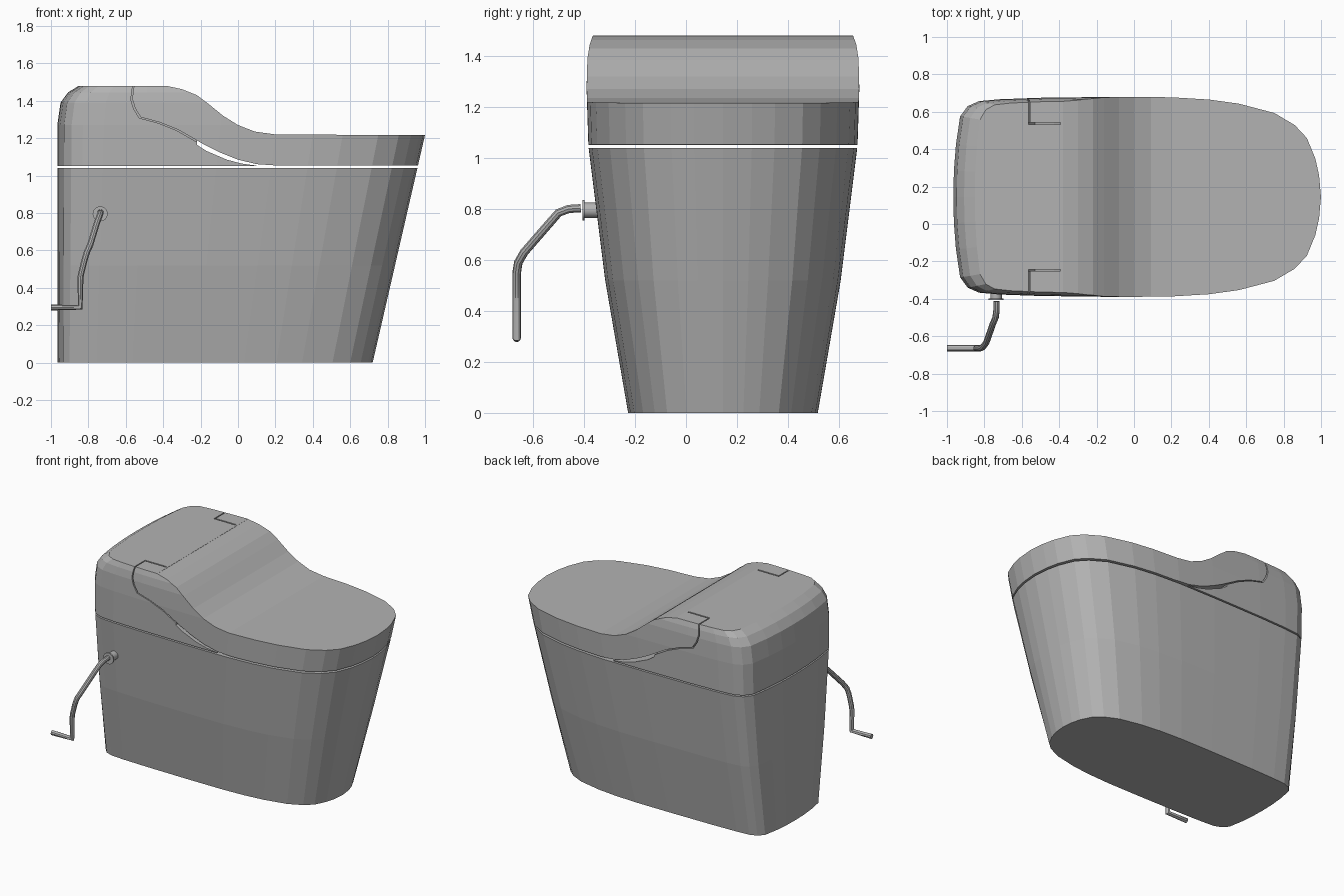
import bpy, bmesh

if "Cube" in bpy.data.objects:
    bpy.data.objects.remove(bpy.data.objects["Cube"])

YC = 0.145  # y of the symmetry plane

mat = bpy.data.materials.new("ceramic grey")
mat.diffuse_color = (0.45, 0.45, 0.45, 1)
mat.use_nodes = True
mat.node_tree.nodes["Principled BSDF"].inputs["Base Color"].default_value = mat.diffuse_color

# half plan outline at the widest level: (x, half width), nose to back centre
PLAN = [(1.0, 0), (0.99, .115), (0.97, .205), (0.925, .315), (0.86, .385), (0.75, .45),
        (0.56, .50), (0.4, .522), (0.2, .534), (-0.1, .535), (-0.5, .530), (-0.72, .522),
        (-0.83, .512), (-0.89, .485), (-0.93, .43), (-0.952, .28), (-0.963, .14), (-0.966, 0)]


def new_object(name, bm):
    bmesh.ops.recalc_face_normals(bm, faces=bm.faces)
    me = bpy.data.meshes.new(name)
    bm.to_mesh(me)
    bm.free()
    ob = bpy.data.objects.new(name, me)
    bpy.context.collection.objects.link(ob)
    me.materials.append(mat)
    return ob


def ring(z, half_width, inset):
    """Closed plan outline at height z; inset (0..1) rounds off the rear shoulder."""
    back, front = PLAN[-1][0], 0.72 + 0.23 * z
    half = []
    for x, y in PLAN:
        x = back + (x - back) * (front - back) / (1.0 - back)
        if x < -0.5:
            x += 0.115 * inset * (-0.5 - x) / 0.466
        half.append((x, y * half_width / 0.535 * (1 - 0.03 * inset)))
    return ([(x, YC + y, z) for x, y in half] +
            [(x, YC - y, z) for x, y in half[-2:0:-1]])


def loft(name, levels):
    bm = bmesh.new()
    rings = [[bm.verts.new(p) for p in ring(*lv)] for lv in levels]
    n = len(rings[0])
    for a, b in zip(rings, rings[1:]):
        for i in range(n):
            j = (i + 1) % n
            bm.faces.new((a[i], a[j], b[j], b[i]))
    bm.faces.new(rings[0])
    bm.faces.new(rings[-1])
    return new_object(name, bm)


def prism(profile, y0, y1, dx=0, dz=0):
    """Side profile (x, z) extruded along y, used as a boolean helper."""
    bm = bmesh.new()
    a = [bm.verts.new((x + dx, y0, z + dz)) for x, z in profile]
    b = [bm.verts.new((x + dx, y1, z + dz)) for x, z in profile]
    n = len(profile)
    for i in range(n):
        j = (i + 1) % n
        bm.faces.new((a[i], a[j], b[j], b[i]))
    bm.faces.new(a)
    bm.faces.new(b)
    ob = new_object("cutter", bm)
    ob.hide_render = True
    return ob


def boolean(ob, cutter, op):
    m = ob.modifiers.new("cut", 'BOOLEAN')
    m.operation, m.solver, m.object = op, 'EXACT', cutter
    bpy.context.view_layer.objects.active = ob
    bpy.ops.object.modifier_apply(modifier=m.name)
    bpy.data.objects.remove(cutter)


# tapered pedestal body
loft("body", [(0, .372, 0), (.52, .462, 0), (1.04, .527, 0)])

# side profiles of the cover
TOP_REAR = [(-0.38, 1.479), (-0.30, 1.462), (-0.22, 1.43)]
TOP_FRONT = [(-0.16, 1.385), (-0.08, 1.32), (0, 1.27), (0.09, 1.235), (0.2, 1.22), (1.1, 1.215)]
UNDER = [(1.1, 1.053), (0.22, 1.053), (0.1, 1.061), (0, 1.085), (-0.1, 1.125), (-0.18, 1.165),
         (-0.32, 1.245), (-0.42, 1.285), (-0.52, 1.312)]
ARM_END = [(-0.55, 1.36), (-0.565, 1.41), (-0.56, 1.455), (-0.552, 1.5), (-0.40, 1.5)]
LID = TOP_REAR + TOP_FRONT + UNDER + ARM_END
HOUSING = [(-1.2, 1.0), (-1.2, 1.6), (-0.4, 1.6)] + TOP_REAR + [
    (-0.22, 1.165), (-0.17, 1.132), (-0.06, 1.085), (0.02, 1.064), (0.1, 1.053), (0.1, 1.0)]
UPPER = [(1.05, .528, 0), (1.27, .535, 0), (1.39, .535, .15), (1.445, .533, .5), (1.48, .53, 1)]

# lid with two side arms
lid = loft("lid", UPPER)
boolean(lid, prism(LID, -1, 1.3), 'INTERSECT')
boolean(lid, prism([(-1, 1), (-1, 1.6), (-0.22, 1.6), (-0.22, 1)], YC - .397, YC + .397), 'DIFFERENCE')

# rear housing, recessed at both sides for the arms
housing = loft("rear_housing", UPPER)
boolean(housing, prism(HOUSING, -1, 1.3), 'INTERSECT')
for y0, y1 in ((-1, YC - .387), (YC + .387, 1.3)):
    boolean(housing, prism(LID, y0, y1, -0.008, -0.004), 'DIFFERENCE')


# hose connector on the side wall
def disc(name, radius, y0, y1):
    bpy.ops.mesh.primitive_cylinder_add(vertices=24, radius=radius, depth=y1 - y0,
                                        location=(-0.737, (y0 + y1) / 2, 0.795),
                                        rotation=(1.5708, 0, 0))
    ob = bpy.context.object
    ob.name = name
    ob.data.materials.append(mat)
    bpy.ops.object.shade_smooth_by_angle()


disc("connector_neck", .03, -0.40, -0.33)
disc("connector_flange", .04, -0.407, -0.398)

# bent supply pipe
PATH = [(-.735, -.413, .803), (-.735, -.46, .8), (-.74, -.50, .785), (-.755, -.535, .745),
        (-.79, -.635, .63), (-.808, -.658, .59), (-.82, -.664, .55), (-.84, -.664, .47),
        (-.843, -.664, .44), (-.843, -.664, .295), (-1.0, -.664, .295)]
cu = bpy.data.curves.new("supply_pipe", 'CURVE')
cu.dimensions = '3D'
cu.bevel_depth = 0.017
cu.bevel_resolution = 3
cu.use_fill_caps = True
sp = cu.splines.new('POLY')
sp.points.add(len(PATH) - 1)
for p, co in zip(sp.points, PATH):
    p.co = (*co, 1)
cu.materials.append(mat)
pipe = bpy.data.objects.new("supply_pipe", cu)
bpy.context.collection.objects.link(pipe)
bpy.ops.object.select_all(action='DESELECT')
pipe.select_set(True)
bpy.context.view_layer.objects.active = pipe
bpy.ops.object.convert(target='MESH')
bpy.ops.object.shade_smooth_by_angle()
